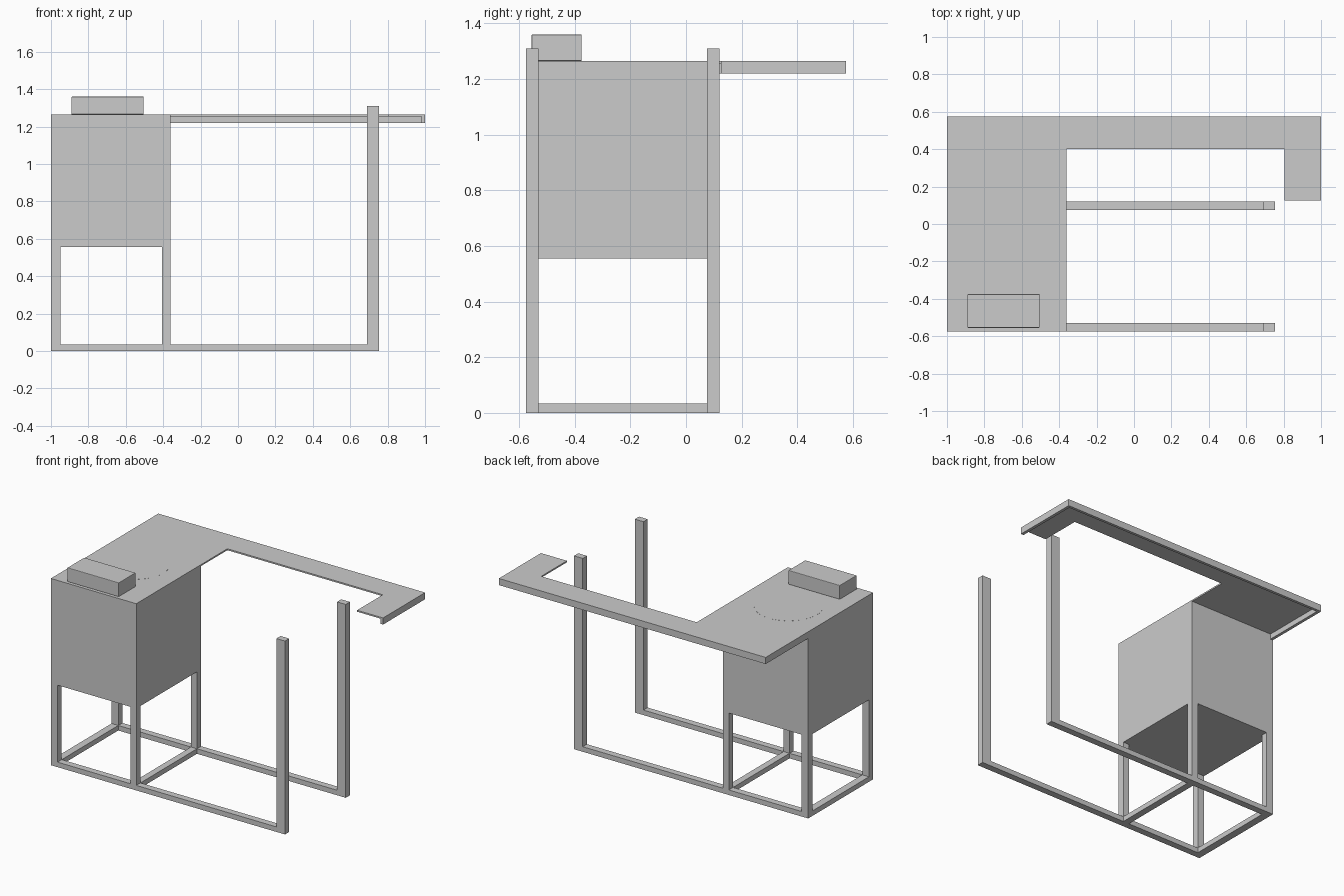
import bpy, bmesh
from mathutils import Vector

if "Cube" in bpy.data.objects:
    bpy.data.objects.remove(bpy.data.objects["Cube"])


def box(name, x, y, z, bevel=0):
    """Box spanning the given (min, max) ranges."""
    bm = bmesh.new()
    bmesh.ops.create_cube(bm, size=1)
    size = Vector((x[1] - x[0], y[1] - y[0], z[1] - z[0]))
    mid = Vector((sum(x), sum(y), sum(z))) / 2
    for v in bm.verts:
        v.co = v.co * size
    me = bpy.data.meshes.new(name)
    bm.to_mesh(me)
    bm.free()
    ob = bpy.data.objects.new(name, me)
    ob.location = mid
    bpy.context.collection.objects.link(ob)
    if bevel:
        m = ob.modifiers.new("edge_bevel", 'BEVEL')
        m.width = bevel
        m.segments = 2
    return ob


FRONT, BACK = (-0.575, -0.53), (0.075, 0.12)
LEFT, MID, RIGHT = (-1.0, -0.95), (-0.405, -0.36), (0.69, 0.755)
RAIL_H, CAB_Z, TOP_Z = 0.034, 0.555, 1.265

# Front and back frames: floor rail, two cabinet legs, one tall post
for side, y in (("front", FRONT), ("back", BACK)):
    box(side + "_floor_rail", (LEFT[1], MID[0]), y, (0, RAIL_H))
    box(side + "_long_floor_rail", (MID[1], RIGHT[0]), y, (0, RAIL_H))
    box(side + "_left_leg", LEFT, y, (0, CAB_Z))
    box(side + "_middle_leg", MID, y, (0, CAB_Z))
    box(side + "_tall_post", RIGHT, y, (0, 1.31))

# Cross rails under the cabinet
for name, x in (("left_cross_rail", LEFT), ("middle_cross_rail", MID)):
    box(name, x, (FRONT[1], BACK[0]), (0, RAIL_H))

# Cabinet, with a round lid flush in its top
box("cabinet", (-1, -0.36), (-0.575, 0.12), (CAB_Z, TOP_Z))
bpy.ops.mesh.primitive_cylinder_add(vertices=48, radius=0.213, depth=0.01,
                                    location=(-0.69, -0.115, TOP_Z - 0.0045))
bpy.context.object.name = "round_lid"

# Control box on top
box("control_box", (-0.89, -0.505), (-0.555, -0.375), (TOP_Z, 1.36), bevel=0.003)

# Thin overhanging shelf plates
PLATE = (1.255, TOP_Z)
box("cabinet_shelf", (-1, -0.36), (0.12, 0.575), PLATE)
box("back_shelf", (-0.36, 0.805), (0.40, 0.575), PLATE)
box("right_shelf", (0.805, 1), (0.125, 0.575), PLATE)

# Lip hanging below the outer shelf edges
LIP = (1.22, PLATE[0])
box("back_lip", (-1, 1), (0.557, 0.575), LIP)
box("left_lip", (-1, -0.98), (0.12, 0.557), LIP)
box("right_lip", (0.98, 1), (0.125, 0.557), LIP)
